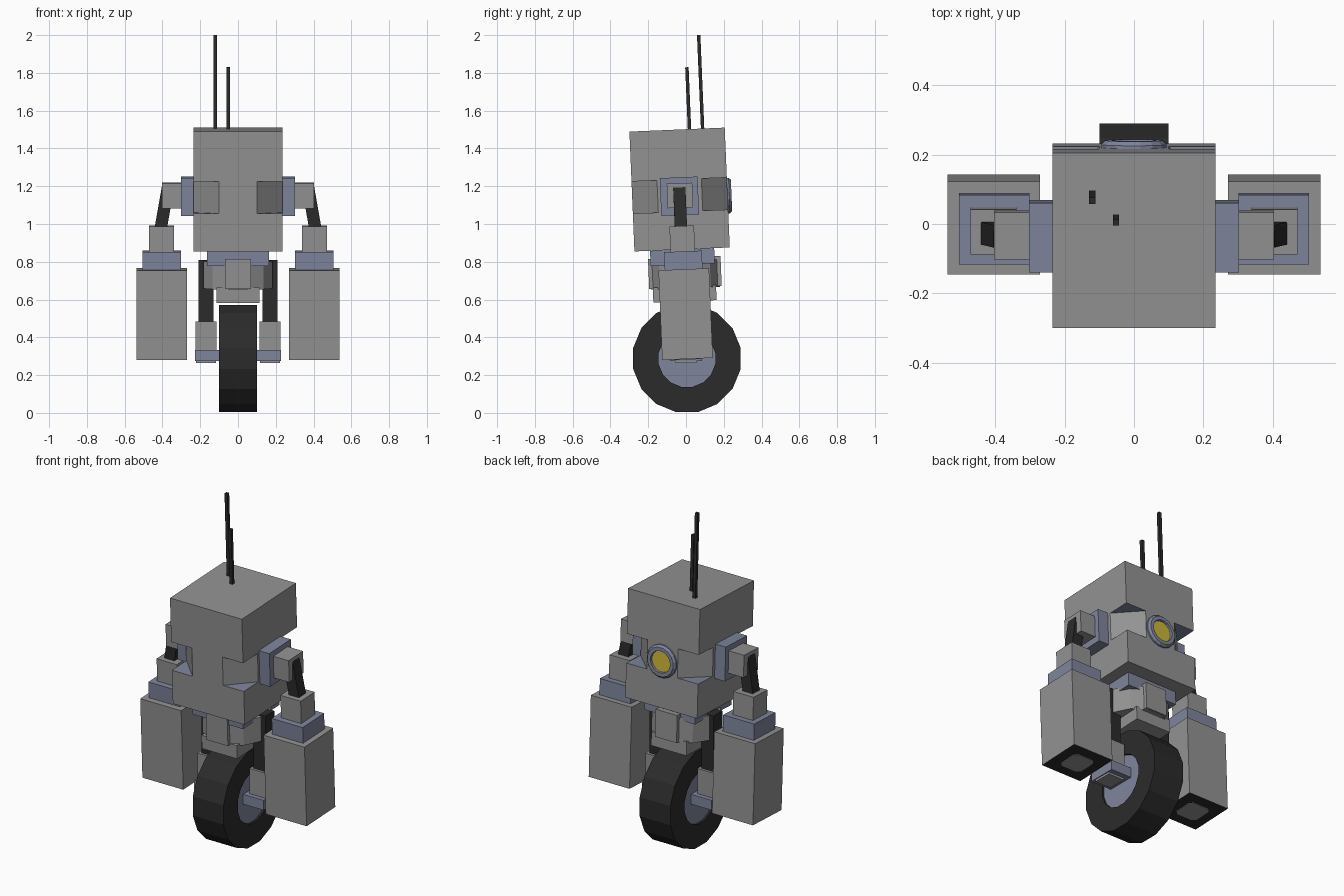
import bpy, bmesh, math
from mathutils import Vector, Matrix

if "Cube" in bpy.data.objects:
    bpy.data.objects.remove(bpy.data.objects["Cube"])

TILT = math.radians(2.4)      # the upper body leans towards the front


def material(name, color):
    m = bpy.data.materials.new(name)
    m.diffuse_color = (*color, 1)
    m.use_nodes = True
    m.node_tree.nodes["Principled BSDF"].inputs["Base Color"].default_value = m.diffuse_color
    return m


GRAY = material("gray", (0.29, 0.29, 0.29))
BLUE = material("slate_blue", (0.21, 0.235, 0.33))
BLACK = material("rubber_black", (0.024, 0.024, 0.024))
YELLOW = material("lens_yellow", (0.60, 0.47, 0.04))


def finish(name, bm, mats, loc=(0, 0, 0), rot=(0, 0, 0)):
    bmesh.ops.recalc_face_normals(bm, faces=bm.faces)
    me = bpy.data.meshes.new(name)
    bm.to_mesh(me)
    bm.free()
    for m in mats:
        me.materials.append(m)
    ob = bpy.data.objects.new(name, me)
    ob.location, ob.rotation_euler = loc, rot
    bpy.context.collection.objects.link(ob)
    return ob


def box(name, center, size, mat, tilt=0.0, lean=0.0):
    bm = bmesh.new()
    bmesh.ops.create_cube(bm, size=1)
    bmesh.ops.scale(bm, vec=size, verts=bm.verts)
    return finish(name, bm, [mat], center, (tilt, lean, 0))


def prism(bm, pts, z0, z1):
    lo = [bm.verts.new((x, y, z0)) for x, y in pts]
    hi = [bm.verts.new((x, y, z1)) for x, y in pts]
    bm.faces.new(lo)
    bm.faces.new(hi)
    n = len(pts)
    for i in range(n):
        j = (i + 1) % n
        bm.faces.new((lo[i], lo[j], hi[j], hi[i]))


def lathe(name, profile, mats, bands, sides, loc, rot):
    """Closed solid from (radius, height) pairs; bands give a material per strip."""
    bm = bmesh.new()
    rings = []
    for r, h in profile:
        if r == 0:
            rings.append([bm.verts.new((0, 0, h))] * sides)
        else:
            rings.append([bm.verts.new((r * math.cos(a), r * math.sin(a), h)) for a in
                          (math.tau * (i + 0.5) / sides for i in range(sides))])
    for k in range(len(rings) - 1):
        for i in range(sides):
            j = (i + 1) % sides
            quad = [rings[k][i], rings[k][j], rings[k + 1][j], rings[k + 1][i]]
            f = bm.faces.new(list(dict.fromkeys(quad)))
            f.material_index = bands[k]
    bmesh.ops.dissolve_limit(bm, angle_limit=0.001, verts=bm.verts, edges=bm.edges,
                             delimit={'MATERIAL'})
    return finish(name, bm, mats, loc, rot)


# Torso: one block with a triangular notch cut into each vertical corner
W, D, H = 0.47, 0.505, 0.635
N0, N1, CUT = -0.117, 0.053, 0.135
torso = box("torso", (0, -0.034, 1.1825), (W, D, H), GRAY, TILT)
torso.data.materials.append(BLUE)
bm = bmesh.new()
for sx in (-1, 1):
    for sy in (-1, 1):
        x, y, e = W / 2, D / 2, 0.05
        prism(bm, [(sx * (x - CUT - e), sy * (y + e)), (sx * (x + e), sy * (y + e)),
                   (sx * (x + e), sy * (y - CUT - e))], N0, N1)
cutter = finish("notch_cutter", bm, [GRAY], torso.location, torso.rotation_euler)
cutter.hide_render = True
mod = torso.modifiers.new("notches", 'BOOLEAN')
mod.object, mod.operation, mod.solver = cutter, 'DIFFERENCE', 'EXACT'
bpy.context.view_layer.objects.active = torso
torso.select_set(True)
bpy.ops.object.modifier_apply(modifier=mod.name)
bpy.data.objects.remove(cutter)
for p in torso.data.polygons:          # notch ledges are blue
    p.material_index = int(abs(p.normal.z) > 0.9 and abs(p.center.z) < H * 0.4)

# Eye on the back: blue ring with a sunken lens
lathe("eye", [(0, -0.02), (0.096, -0.02), (0.096, 0.012), (0.085, 0.024), (0.064, 0.024),
              (0.062, 0.012), (0, 0.012)],
      [BLUE, YELLOW], [0, 0, 0, 0, 0, 1], 16, (0, 0.217, 1.15),
      (-math.pi / 2 + TILT, 0, 0))

# Antennas
box("tall_antenna", (-0.12, 0.078, 1.74), (0.018, 0.018, 0.52), BLACK, TILT)
box("short_antenna", (-0.052, 0.012, 1.655), (0.018, 0.018, 0.35), BLACK, TILT)

# Waist, pelvis drum and saddle over the wheel
box("waist", (0, -0.019, 0.825), (0.33, 0.34, 0.08), BLUE, TILT)
lathe("pelvis_drum", [(0, -0.075), (0.19, -0.075), (0.19, 0.07), (0, 0.07)],
      [GRAY], [0, 0, 0], 12, (0, -0.006, 0.735), (TILT, 0, 0))
box("pelvis_ridge", (0, -0.006, 0.743), (0.14, 0.384, 0.16), GRAY, TILT)
box("saddle", (0, -0.007, 0.63), (0.23, 0.335, 0.08), GRAY, TILT)

# Arms and fork legs on both sides
for side, s in (("right", 1), ("left", -1)):
    box(side + "_shoulder_plate", (s * 0.265, -0.035, 1.147), (0.075, 0.2, 0.2), BLUE, TILT)
    box(side + "_shoulder", (s * 0.345, -0.032, 1.151), (0.115, 0.135, 0.13), GRAY, TILT)
    box(side + "_upper_arm", (s * 0.391, -0.031, 1.08), (0.065, 0.065, 0.22), BLACK,
        TILT, -s * math.radians(10))
    box(side + "_forearm", (s * 0.405, -0.02, 0.922), (0.132, 0.13, 0.135), GRAY, TILT)
    box(side + "_cuff", (s * 0.403, -0.014, 0.80), (0.203, 0.2, 0.11), BLUE, TILT)
    hand = box(side + "_hand", (s * 0.4035, -0.002, 0.523), (0.267, 0.268, 0.475), GRAY, TILT)
    hand.data.materials.append(BLACK)
    for p in hand.data.polygons:       # black underside
        p.material_index = int(p.normal.z < -0.9)
    bm = bmesh.new()                   # chamfered plate under the hand
    a, b = 0.07, 0.05
    prism(bm, [(a, b), (b, a), (-b, a), (-a, b), (-a, -b), (-b, -a), (b, -a), (a, -b)],
          -0.241, -0.232)
    finish(side + "_hand_plate", bm, [GRAY], hand.location, hand.rotation_euler)

    box(side + "_fork_leg", (s * 0.169, 0.0, 0.64), (0.078, 0.085, 0.34), BLACK)
    box(side + "_fork_shoe", (s * 0.17, 0.0, 0.405), (0.112, 0.115, 0.155), GRAY)
    box(side + "_axle_block", (s * 0.16, 0.0, 0.305), (0.135, 0.17, 0.058), BLUE)
    box(side + "_axle_cap", (s * 0.17, 0.0, 0.273), (0.105, 0.11, 0.02), GRAY)

# Wheel: black tyre with slightly sunken blue discs
lathe("wheel", [(0, -0.088), (0.153, -0.088), (0.153, -0.1), (0.29, -0.1), (0.29, 0.1),
                (0.153, 0.1), (0.153, 0.088), (0, 0.088)],
      [BLACK, BLUE], [1, 0, 0, 0, 0, 0, 1], 16, (0, 0.005, 0.288),
      (0, math.pi / 2, 0))
